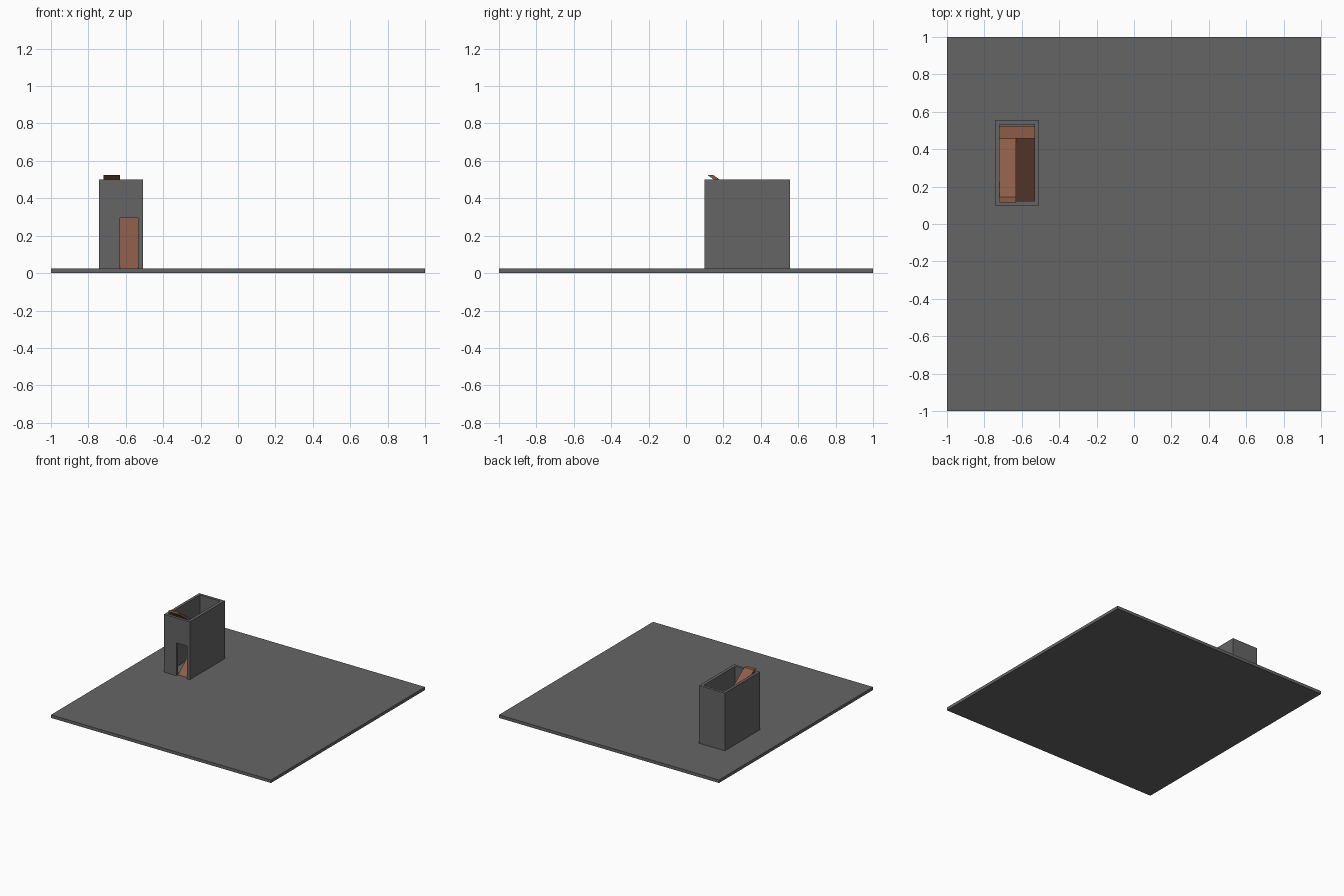
import bpy, bmesh

if "Cube" in bpy.data.objects:
    bpy.data.objects.remove(bpy.data.objects["Cube"])

def material(name, rgb):
    m = bpy.data.materials.new(name)
    m.diffuse_color = (*rgb, 1)
    m.use_nodes = True
    m.node_tree.nodes["Principled BSDF"].inputs["Base Color"].default_value = m.diffuse_color
    return m

GREY = material("dark grey", (0.13, 0.13, 0.13))
BROWN = material("brown", (0.27, 0.107, 0.065))

def prism(name, pts, offset, mat):
    """Extrude a planar polygon along an offset vector."""
    bm = bmesh.new()
    face = bm.faces.new([bm.verts.new(p) for p in pts])
    new = bmesh.ops.extrude_face_region(bm, geom=[face])["geom"]
    bmesh.ops.translate(bm, vec=offset,
                        verts=[v for v in new if isinstance(v, bmesh.types.BMVert)])
    bmesh.ops.recalc_face_normals(bm, faces=bm.faces)
    me = bpy.data.meshes.new(name)
    bm.to_mesh(me)
    bm.free()
    me.materials.append(mat)
    ob = bpy.data.objects.new(name, me)
    bpy.context.collection.objects.link(ob)
    return ob

def box(name, x0, x1, y0, y1, z0, z1, mat):
    return prism(name, [(x0, y0, z0), (x1, y0, z0), (x1, y1, z0), (x0, y1, z0)],
                 (0, 0, z1 - z0), mat)

def slab(name, x0, x1, profile, mat):
    return prism(name, [(x0, y, z) for y, z in profile], (x1 - x0, 0, 0), mat)

X0, X1, Y0, Y1, T = -0.742, -0.508, 0.1, 0.555, 0.023
FLOOR, TOP, MID, DOOR = 0.025, 0.5, 0.3, 0.295
XM = -0.63                       # line between the two flights
XI0, XI1 = X0 + T, X1 - T        # inner faces of the side walls
DX1 = -0.533                     # right jamb of the door

# Ground slab
box("floor_slab", -1, 1, -1, 1, 0, FLOOR, GREY)

# Stairwell walls, open at the top
shell = box("stairwell_walls", X0, X1, Y0, Y1, FLOOR, TOP, GREY)
cutters = [box("shaft_cutter", XI0, DX1, Y0 + T, Y1 - T, FLOOR - 0.01, TOP + 0.1, GREY),
           box("door_cutter", XM, DX1 - 0.0005, Y0 - 0.05, Y0 + 0.06, FLOOR - 0.02, DOOR, GREY)]
for c in cutters:
    c.hide_render = True
    c.hide_viewport = True
    mod = shell.modifiers.new(c.name, 'BOOLEAN')
    mod.object = c
    mod.operation = 'DIFFERENCE'
    mod.solver = 'EXACT'

# Ramps and landing
slab("lower_ramp", XM, DX1, [(0.12, FLOOR), (0.15, FLOOR), (0.49, MID), (0.458, MID)], BROWN)
box("landing", XI0, DX1, 0.458, 0.52, MID - 0.025, MID, BROWN)
slab("upper_ramp", XI0, XM, [(0.458, MID), (0.428, MID), (0.114, 0.525), (0.145, 0.525)], BROWN)
